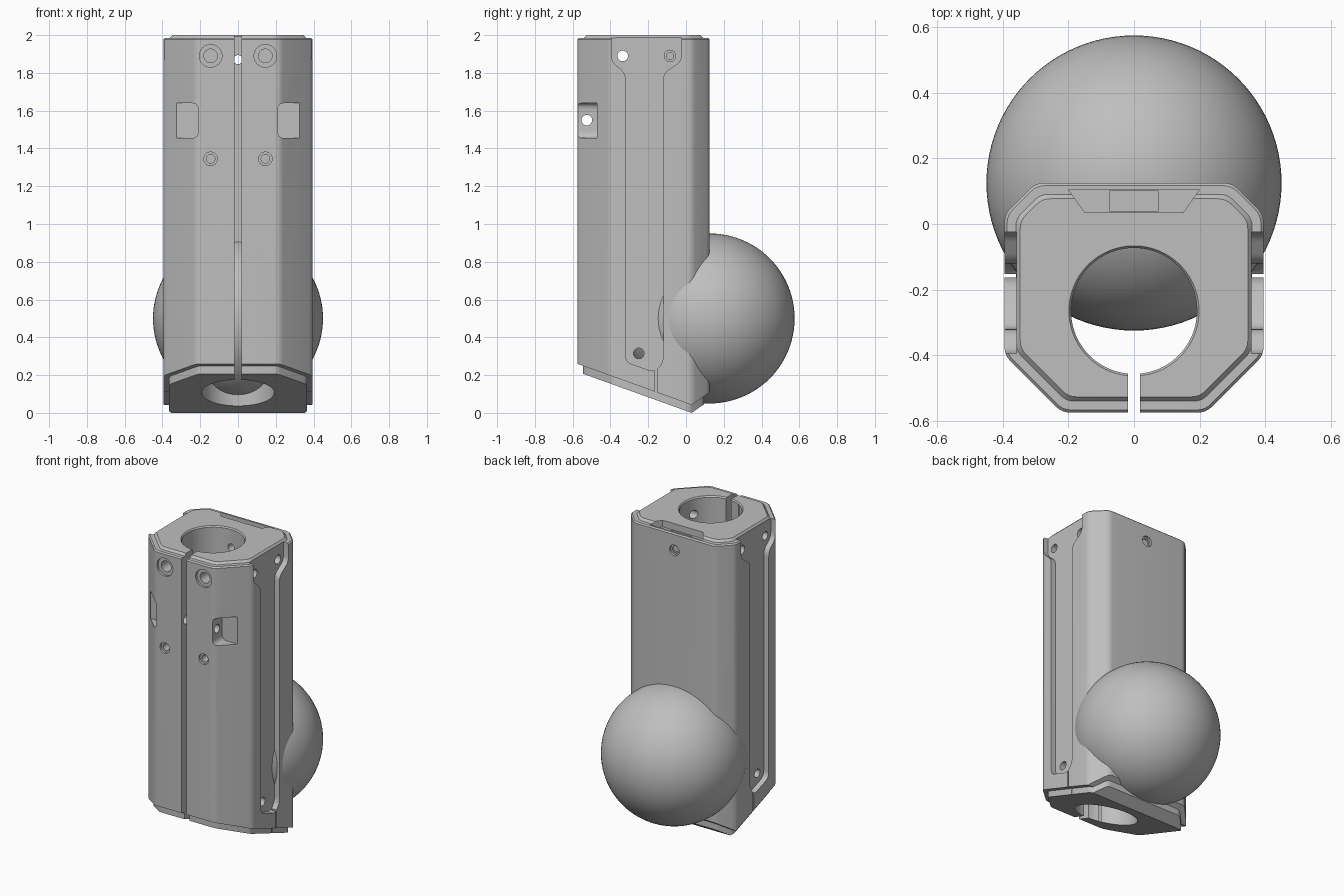
import bpy
import bmesh
from mathutils import Vector, Matrix

cube = bpy.data.objects.get("Cube")
if cube:
    bpy.data.objects.remove(cube, do_unlink=True)

GREY = (0.52, 0.52, 0.52, 1)
grey = bpy.data.materials.new("plain_grey")
grey.use_nodes = True
grey.diffuse_color = GREY
grey.node_tree.nodes["Principled BSDF"].inputs["Base Color"].default_value = GREY


def add_object(name, bm):
    bmesh.ops.recalc_face_normals(bm, faces=bm.faces)
    mesh = bpy.data.meshes.new(name)
    bm.to_mesh(mesh)
    bm.free()
    mesh.materials.append(grey)
    obj = bpy.data.objects.new(name, mesh)
    bpy.context.collection.objects.link(obj)
    return obj


def loft(rings):
    """Closed solid through rings of equal point count."""
    bm = bmesh.new()
    rows = [[bm.verts.new(p) for p in ring] for ring in rings]
    n = len(rows[0])
    for a, b in zip(rows, rows[1:]):
        for i in range(n):
            j = (i + 1) % n
            bm.faces.new((a[i], a[j], b[j], b[i]))
    bm.faces.new(rows[0])
    bm.faces.new(rows[-1])
    return bm


def rounded(points, radius, steps=4):
    """Replace every corner of an outline with a small curve."""
    result = []
    pts = [Vector(p) for p in points]
    for i, p in enumerate(pts):
        before, after = pts[i - 1] - p, pts[(i + 1) % len(pts)] - p
        a = p + before.normalized() * min(radius, before.length * 0.4)
        b = p + after.normalized() * min(radius, after.length * 0.4)
        for k in range(steps + 1):
            t = k / steps
            result.append(a * (1 - t) ** 2 + p * 2 * t * (1 - t) + b * t * t)
    return result


def outline(inset):
    """Eight-sided plan of the housing, pulled in evenly."""
    s = 0.414 * inset
    half = [(0.22 - s, -0.575 + inset), (0.395 - inset, -0.40 + s),
            (0.395 - inset, 0.03 - s), (0.30 - s, 0.125 - inset)]
    return rounded(half + [(-x, y) for x, y in reversed(half)], 0.025)


def column(name, levels, drop):
    """Housing column with a sloping, kinked underside."""
    bm = loft([[(p.x, p.y, z) for p in outline(d)] for d, z in levels])
    for slope in (-0.36, 0.7):
        bmesh.ops.bisect_plane(
            bm, geom=bm.verts[:] + bm.edges[:] + bm.faces[:],
            plane_co=(0, 0.03, drop), plane_no=(0, slope, -1), clear_outer=True)
        bmesh.ops.holes_fill(bm, edges=[e for e in bm.edges if e.is_boundary])
    return add_object(name, bm)


def boolean(target, tool, operation="DIFFERENCE"):
    mod = target.modifiers.new("cut", "BOOLEAN")
    mod.operation = operation
    mod.solver = "EXACT"
    mod.object = tool
    bpy.context.view_layer.objects.active = target
    bpy.ops.object.modifier_apply(modifier=mod.name)
    bpy.data.objects.remove(tool, do_unlink=True)


def prism(points, place, low, high):
    return add_object("cutter", loft([[place(p, h) for p in points] for h in (low, high)]))


def drill(start, end, r1, r2=None, sides=32):
    start, end = Vector(start), Vector(end)
    axis = end - start
    matrix = Matrix.Translation((start + end) / 2) @ axis.to_track_quat("Z", "Y").to_matrix().to_4x4()
    bm = bmesh.new()
    bmesh.ops.create_cone(bm, cap_ends=True, segments=sides, radius1=r1,
                          radius2=r2 or r1, depth=axis.length, matrix=matrix)
    return add_object("cutter", bm)


def box(low, high):
    (x0, y0, z0), (x1, y1, z1) = low, high
    return prism([(x0, y0), (x1, y0), (x1, y1), (x0, y1)],
                 lambda p, h: (p[0], p[1], h), z0, z1)


# Outer shell joined with the slightly smaller core that shows at both ends
housing = column("housing", [(0, -0.5), (0, 1.977), (0.008, 1.985)], 0.042)
core = column("core", [(0.03, -0.5), (0.03, 1.98), (0.048, 2.0)], 0.0)
boolean(housing, core, "UNION")

cutters = []

# Main bore with a broken upper edge, and the clamping slit in front
cutters.append(drill((0, -0.265, -0.5), (0, -0.265, 2.2), 0.192, sides=96))
cutters.append(drill((0, -0.265, 1.99), (0, -0.265, 2.002), 0.191, 0.2, 96))
cutters.append(box((-0.019, -0.7, -0.5), (0.019, -0.3, 2.2)))

# Notch and nut slot at the back of the top
cutters.append(prism([(-0.2, 0.105), (-0.15, 0.035), (0.15, 0.035), (0.2, 0.105)],
                     lambda p, h: (p[0], p[1], h), 1.955, 2.2))
cutters.append(box((-0.075, 0.04, 1.82), (0.075, 0.1, 2.2)))

# Back screw hole
cutters.append(drill((0, -0.2, 1.87), (0, 0.2, 1.87), 0.024))
cutters.append(drill((0, 0.11, 1.87), (0, 0.2, 1.87), 0.036))

# Side channel outline as (y, z)
channel = rounded([(-0.395, 2.2), (-0.395, 1.86), (-0.32, 1.80), (-0.32, 0.27),
                   (-0.165, 0.215), (-0.12, 0.27), (-0.12, 1.80),
                   (-0.025, 1.86), (-0.025, 2.2)], 0.035)
pocket = rounded([(0.21, 1.455), (0.6, 1.455), (0.6, 1.64), (0.21, 1.64)], 0.035)

for side in (-1, 1):
    # Channel with its narrow drain gap
    cutters.append(prism(channel, lambda p, h: (side * h, p[0], p[1]), 0.358, 0.6))
    cutters.append(box((min(side * 0.36, side * 0.6), -0.163, -0.2),
                       (max(side * 0.36, side * 0.6), -0.153, 0.25)))
    # Blind screw seat in the channel
    cutters.append(drill((side * 0.32, -0.085, 1.89), (side * 0.5, -0.085, 1.89), 0.03))
    cutters.append(drill((side * 0.25, -0.085, 1.89), (side * 0.5, -0.085, 1.89), 0.018))
    # Corner pocket
    cutters.append(prism(pocket, lambda p, h: (side * p[0], h, p[1]), -0.7, -0.47))
    # Front screw holes with counterbores
    for z, wide, narrow in ((1.89, 0.06, 0.036), (1.345, 0.036, 0.023)):
        x = side * 0.145
        cutters.append(drill((x, -0.56, z), (x, -0.7, z), wide))
        cutters.append(drill((x, -0.47, z), (x, -0.7, z), narrow))

# Cross holes running from side to side
for y, z in ((-0.335, 1.89), (-0.25, 0.315), (-0.525, 1.55)):
    cutters.append(drill((-0.6, y, z), (0.6, y, z), 0.028))

for cutter in cutters:
    boolean(housing, cutter)

# Ball set into the lower back
bm = bmesh.new()
bmesh.ops.create_uvsphere(bm, u_segments=96, v_segments=48, radius=0.45,
                          matrix=Matrix.Translation((0, 0.125, 0.5)))
ball = add_object("ball", bm)

for obj in (housing, ball):
    bpy.ops.object.select_all(action="DESELECT")
    obj.select_set(True)
    bpy.context.view_layer.objects.active = obj
    bpy.ops.object.shade_smooth_by_angle(angle=0.5)
